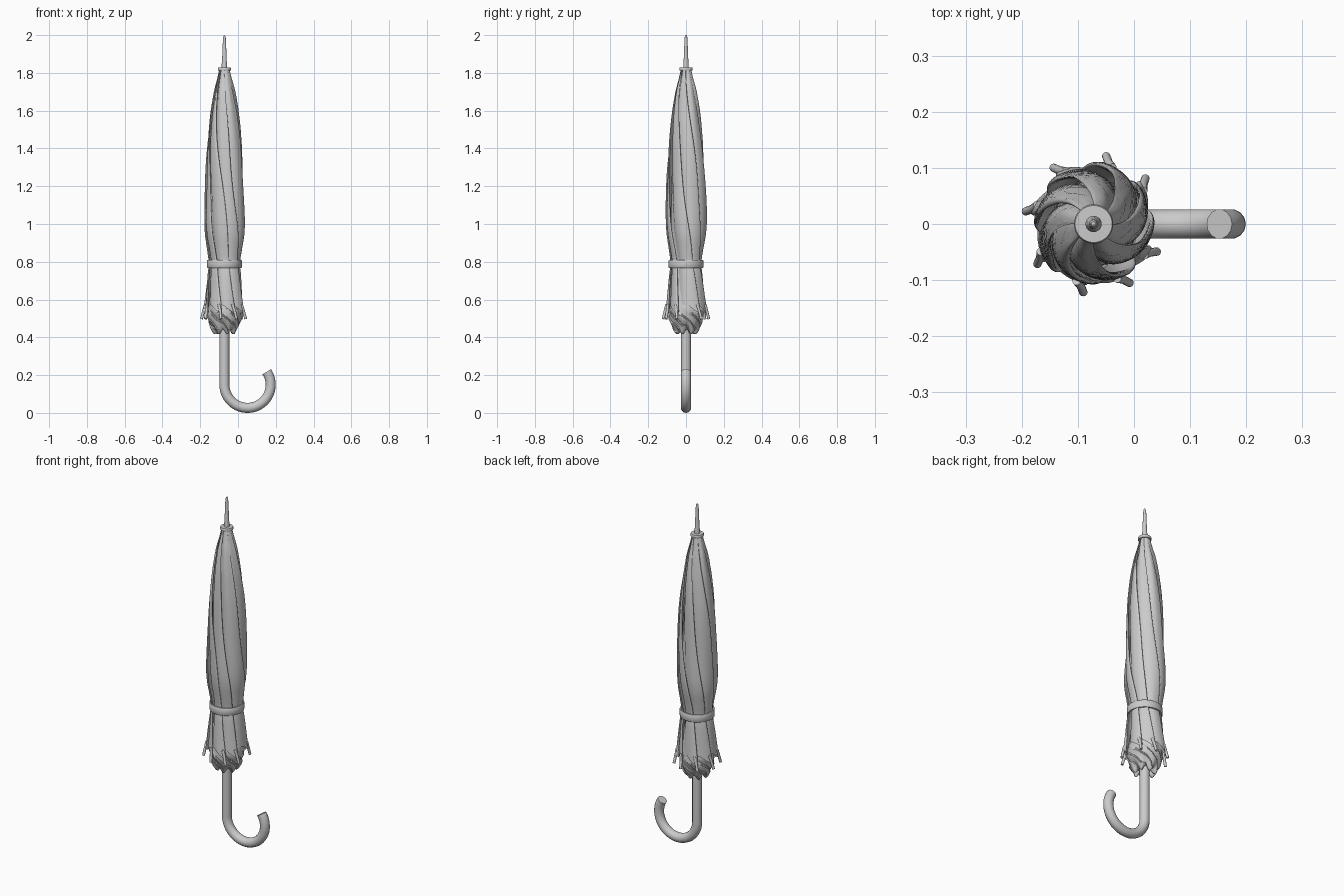
import bpy, math, random
from mathutils import Vector

if "Cube" in bpy.data.objects:
    bpy.data.objects.remove(bpy.data.objects["Cube"])

random.seed(4)
AX = -0.072                      # x of the shaft axis
TAU = math.tau


def finish(ob, angle=50):
    bpy.ops.object.select_all(action='DESELECT')
    ob.select_set(True)
    bpy.context.view_layer.objects.active = ob
    bpy.ops.object.shade_smooth_by_angle(angle=math.radians(angle))
    return ob


def grid(name, rows, closed, angle=50):
    """Skin a list of equal-length point rows."""
    n = len(rows[0])
    verts = [p for r in rows for p in r]
    faces = []
    for i in range(len(rows) - 1):
        for j in range(n if closed else n - 1):
            k = (j + 1) % n
            faces.append((i * n + j, (i + 1) * n + j, (i + 1) * n + k, i * n + k))
    me = bpy.data.meshes.new(name)
    me.from_pydata(verts, [], faces)
    ob = bpy.data.objects.new(name, me)
    bpy.context.collection.objects.link(ob)
    return finish(ob, angle)


def polar(r, a, z):
    return (AX + r * math.cos(a), r * math.sin(a), z)


def lathe(name, profile, seg=32):
    return grid(name, [[polar(r, -TAU * j / seg, z) for j in range(seg)]
                       for r, z in profile], True, 40)


def tube(name, pts, radius):
    cu = bpy.data.curves.new(name, 'CURVE')
    cu.dimensions = '3D'
    cu.bevel_depth = radius
    cu.bevel_resolution = 5
    cu.use_fill_caps = True
    sp = cu.splines.new('POLY')
    sp.points.add(len(pts) - 1)
    for p, c in zip(sp.points, pts):
        p.co = (*c, 1)
    ob = bpy.data.objects.new(name, cu)
    bpy.context.collection.objects.link(ob)
    bpy.ops.object.select_all(action='DESELECT')
    ob.select_set(True)
    bpy.context.view_layer.objects.active = ob
    bpy.ops.object.convert(target='MESH')
    return finish(bpy.context.object)


def spline(pts, t):
    """Catmull-Rom through 2D points, t in 0..1."""
    f = min(max(t, 0), 1) * (len(pts) - 1)
    i = min(int(f), len(pts) - 2)
    f -= i
    a, b, c, d = (Vector(pts[min(max(k, 0), len(pts) - 1)]) for k in (i - 1, i, i + 1, i + 2))
    return 0.5 * (2 * b + (c - a) * f + (2 * a - 5 * b + 4 * c - d) * f * f
                  + (3 * b - a - 3 * c + d) * f ** 3)


# Handle: straight grip running into a hook
R = 0.1225
hook = [(AX, 0, 0.55), (AX, 0, 0.3)]
for i in range(41):
    a = math.radians(180 + 214 * i / 40)
    hook.append((0.0505 + R * math.cos(a), 0, 0.149 + R * math.sin(a)))
tube("hook_handle", hook, 0.0265)

# Shaft, spike and top collar
tube("shaft", [(AX, 0, 0.5), (AX, 0, 1.82)], 0.012)
lathe("top_spike", [(0.0145, 1.80), (0.0145, 1.845), (0.0125, 1.86), (0.008, 1.975),
                    (0.0065, 1.99), (0.004, 1.998), (0.0001, 2.0)])
lathe("top_collar", [(0.001, 1.812), (0.034, 1.812), (0.035, 1.815), (0.035, 1.824),
                     (0.033, 1.828), (0.001, 1.829)])

# Canopy outline (z, radius)
OUT = [(1.815, .028), (1.76, .041), (1.7, .056), (1.6, .073), (1.5, .085), (1.4, .094),
       (1.25, .102), (1.05, .108), (.95, .105), (.86, .092), (.79, .084), (.73, .091),
       (.62, .102), (.54, .110), (.45, .114)]
TABLE = [spline(OUT, i / 300) for i in range(301)]


def outline(z):
    return min(TABLE, key=lambda p: abs(p.x - z)).y


def twist(z):
    return -1.5 * (z - 0.53)


# Folded panels: each wraps round and overlaps the next one
FOLD = [(-.85, .68), (-.6, .76), (-.35, .85), (0, .94), (.3, .985), (.54, 1.01),
        (.64, .98), (.58, .925), (.3, .86), (0, .74)]
TIPS = [-27, 38, 76, 122, 166, 212, 258, 298]
STEP = TAU / 8
NU, NV = 40, 90
for k, tip in enumerate(TIPS):
    low = math.radians(tip) - 0.5 * STEP
    high = k * STEP - 0.2
    p1, p2, p3 = (random.uniform(0, TAU) for _ in range(3))
    rows = []
    for j in range(NV + 1):
        v = j / NV
        row = []
        for i in range(NU + 1):
            u = i / NU
            da, fr = spline(FOLD, u)
            zbot = 0.525 + 0.045 * min(1, abs(da - 0.5) * 1.6)
            z = 1.815 + (zbot - 1.815) * v
            base = high + (low - high) * v
            wob = 0.09 * math.sin(7 * v + p1) * math.sin(math.pi * v)
            fade = max(0, 1 - v / 0.4) * min(1, v * 12)
            hem = max(0, (v - 0.8) / 0.2)
            fr *= (1 + 0.03 * math.sin(9 * v + p2) * math.sin(math.pi * v)
                   + 0.05 * fade * math.sin(15 * u + 5 * v + p3)
                   + 0.025 * hem * math.sin(12 * u + p1))
            row.append(polar(outline(z) * fr, base + da * STEP + wob + twist(z), z))
        rows.append(row)
    grid(f"canopy_fold_{k + 1}", rows, False)

# Inner gathered fabric that shows below the hem
CORE = [(.020, 1.80), (.052, 1.6), (.07, 1.3), (.076, 1.05), (.068, .9), (.062, .8),
        (.07, .7), (.082, .6), (.091, .54), (.089, .5), (.078, .465), (.062, .435),
        (.048, .43), (.032, .45)]
rows = []
for j in range(71):
    r, z = spline(CORE, j / 70)
    row = []
    for i in range(128):
        a = -TAU * i / 128
        ph = a - 2.2 * (0.55 - z) * 6 * (z < 0.55) - twist(z)
        saw = (ph * 9 / TAU) % 1
        low = max(0, min(1, (0.6 - z) / 0.1))
        rr = r * (1 + low * (0.09 * saw - 0.06) + 0.03 * math.sin(5 * ph))
        zz = z + 0.012 * low * math.sin(7 * a + 1) * max(0, (0.5 - z) / 0.07)
        row.append(polar(rr, a, zz))
    rows.append(row)
grid("inner_fabric", rows, True, 35)

# Tie strap round the folded canopy
lathe("tie_strap", [(.082, .768), (.090, .768), (.0925, .772), (.0925, .806),
                    (.090, .81), (.082, .81)], 48)

# Rib ends poking out at the hem
for k, tip in enumerate(TIPS):
    a = math.radians(tip)
    tube(f"rib_tip_{k + 1}", [polar(.106, a - .08, .575), polar(.112, a, .545),
                              polar(.123, a + .06, .497)], 0.0075)
